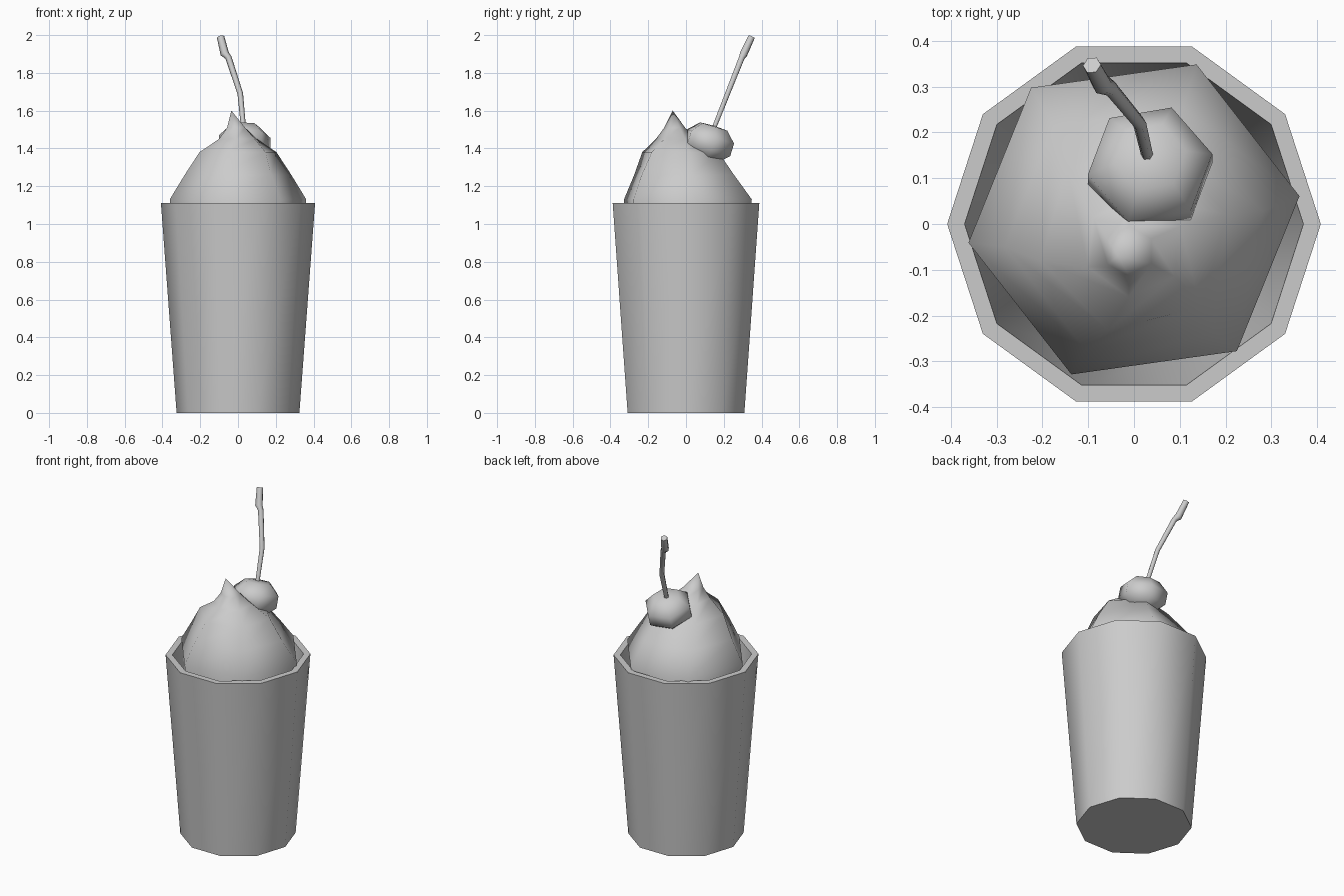
import bpy
import bmesh
from math import cos, sin, pi, radians
from mathutils import Vector, Matrix

if "Cube" in bpy.data.objects:
    bpy.data.objects.remove(bpy.data.objects["Cube"])

grey = bpy.data.materials.new("light_grey")
grey.use_nodes = True
colour = (0.6, 0.6, 0.6, 1)
grey.diffuse_color = colour
grey.node_tree.nodes["Principled BSDF"].inputs["Base Color"].default_value = colour


def ring(centre, radius, sides, turn=0, tilt=None):
    """Points of a regular polygon, optionally tilted."""
    tilt = tilt or Matrix.Identity(3)
    points = []
    for i in range(sides):
        a = radians(turn) + 2 * pi * i / sides
        points.append(Vector(centre) + tilt @ Vector((radius * cos(a), radius * sin(a), 0)))
    return points


def loft(name, rings, angle, tip=None):
    """Skin a stack of rings, capping the ends or closing to a tip."""
    bm = bmesh.new()
    loops = [[bm.verts.new(p) for p in r] for r in rings]
    n = len(loops[0])
    for low, high in zip(loops, loops[1:]):
        for i in range(n):
            j = (i + 1) % n
            bm.faces.new((low[i], low[j], high[j], high[i]))
    bm.faces.new(loops[0][::-1])
    if tip:
        top = bm.verts.new(tip)
        for i in range(n):
            bm.faces.new((loops[-1][i], loops[-1][(i + 1) % n], top))
    else:
        bm.faces.new(loops[-1])
    bmesh.ops.recalc_face_normals(bm, faces=bm.faces)
    mesh = bpy.data.meshes.new(name)
    bm.to_mesh(mesh)
    bm.free()
    mesh.materials.append(grey)
    obj = bpy.data.objects.new(name, mesh)
    bpy.context.collection.objects.link(obj)
    bpy.ops.object.select_all(action="DESELECT")
    obj.select_set(True)
    bpy.context.view_layer.objects.active = obj
    bpy.ops.object.shade_smooth_by_angle(angle=radians(angle))
    return obj


# Ten-sided tapered cup with a thick wall and an inner floor
cup_profile = [(0.325, 0), (0.408, 1.11), (0.37, 1.11), (0.3, 0.05)]
loft("cup", [ring((0, 0, z), r, 10) for r, z in cup_profile], 60)

# Whipped cream: hexagonal mound leaning forward to a pointed curl
cream_profile = [
    (0, 0, 0.93, 0.34, 8),
    (0, 0.01, 1.13, 0.365, 8),
    (0, -0.01, 1.26, 0.285, 8),
    (0, -0.03, 1.38, 0.21, 14),
    (0, -0.05, 1.45, 0.11, 24),
    (-0.01, -0.06, 1.51, 0.055, 30),
]
loft("whipped_cream", [ring((x, y, z), r, 6, t) for x, y, z, r, t in cream_profile],
     75, tip=(-0.035, -0.07, 1.6))

# Cherry: squat six-sided ball tilted to the back
tilt = Matrix.Rotation(radians(-17), 3, "X")
centre = Vector((0.035, 0.12, 1.43))
cherry_profile = [(0.07, -0.095), (0.138, -0.035), (0.138, 0.035), (0.08, 0.09)]
loft("cherry", [ring(centre + tilt @ Vector((0, 0, h)), r, 6, 10, tilt)
                for r, h in cherry_profile], 75, tip=centre + tilt @ Vector((0, 0, 0.095)))

# Bent stem with a thicker end
path = [Vector(p) for p in [(0.03, 0.145, 1.5), (0.012, 0.22, 1.69), (-0.05, 0.295, 1.88),
                            (-0.07, 0.305, 1.9), (-0.092, 0.347, 1.99)]]
radii = [0.013, 0.015, 0.017, 0.023, 0.02]
rings = []
for i, (p, r) in enumerate(zip(path, radii)):
    along = path[min(i + 1, len(path) - 1)] - path[max(i - 1, 0)]
    lean = Vector((0, 0, 1)).rotation_difference(along.normalized()).to_matrix()
    rings.append(ring(p, r, 6, 0, lean))
loft("cherry_stem", rings, 75)
